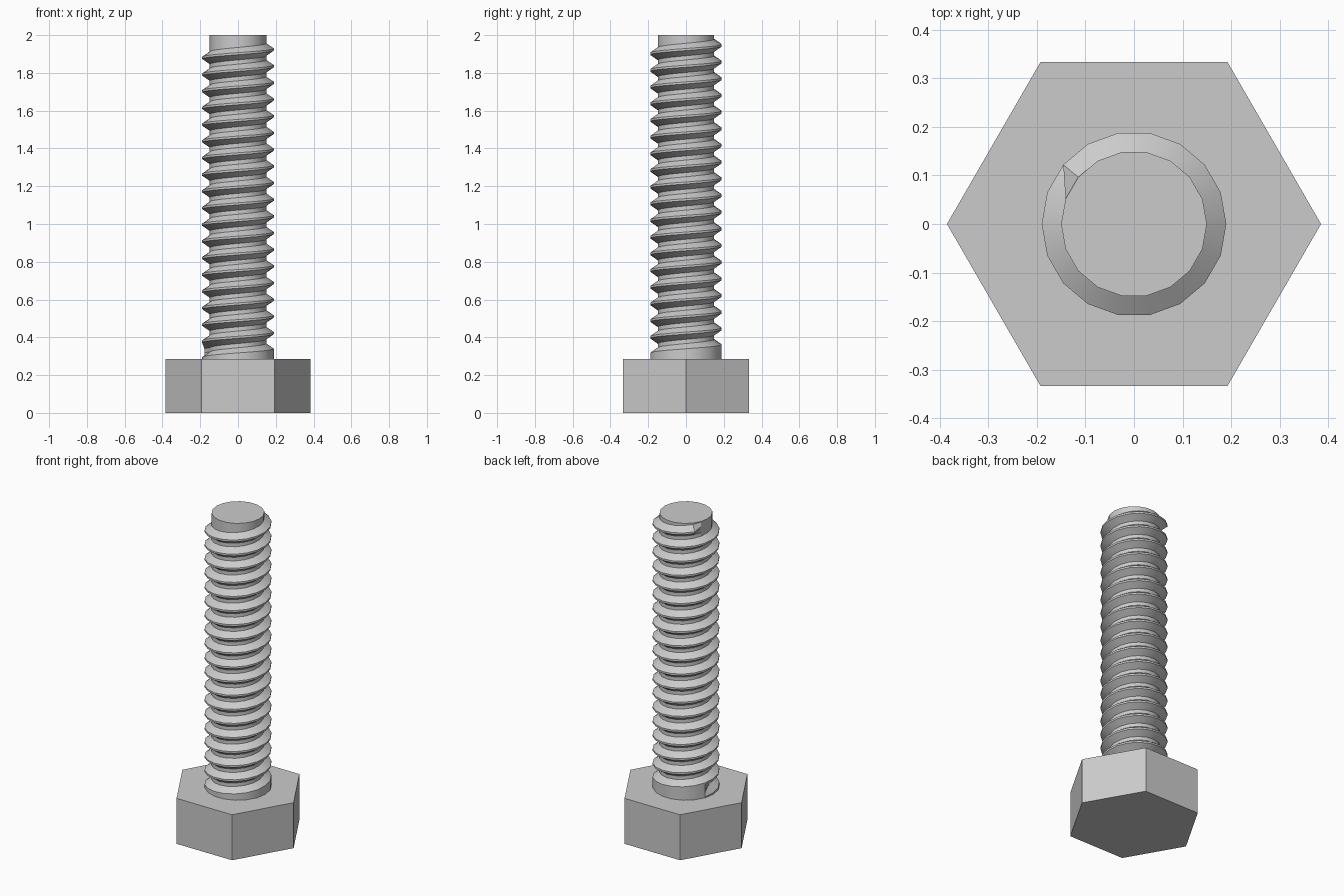
import bpy, bmesh, math

cube = bpy.data.objects.get("Cube")
if cube:
    bpy.data.objects.remove(cube, do_unlink=True)

steel = bpy.data.materials.new("grey steel")
steel.use_nodes = True
GREY = (0.6, 0.6, 0.6, 1)
steel.diffuse_color = GREY
steel.node_tree.nodes["Principled BSDF"].inputs["Base Color"].default_value = GREY

HEAD_TOP, TOP = 0.285, 2.0
SIDES, TURNS = 18, 19
CREST_R, ROOT_R = 0.19, 0.15
FIRST, LAST = 0.285, 1.963          # crest height where the helix starts and ends
PITCH = (LAST - FIRST) / TURNS
STEPS = SIDES * TURNS
START = math.radians(160)


def finish(bm, name, smooth):
    bmesh.ops.recalc_face_normals(bm, faces=bm.faces)
    mesh = bpy.data.meshes.new(name)
    bm.to_mesh(mesh)
    bm.free()
    mesh.materials.append(steel)
    obj = bpy.data.objects.new(name, mesh)
    bpy.context.collection.objects.link(obj)
    if smooth:
        bpy.ops.object.select_all(action='DESELECT')
        obj.select_set(True)
        bpy.context.view_layer.objects.active = obj
        bpy.ops.object.shade_smooth_by_angle(angle=math.radians(30))
    return obj


def ring_point(bm, step, r, z):
    a = START + step * math.tau / SIDES
    return bm.verts.new((r * math.cos(a), r * math.sin(a), z))


# Hexagonal head
bm = bmesh.new()
base = [bm.verts.new((0.385 * math.cos(k * math.pi / 3),
                      0.385 * math.sin(k * math.pi / 3), 0)) for k in range(6)]
bottom = bm.faces.new(base)
side = bmesh.ops.extrude_face_region(bm, geom=[bottom], use_keep_orig=True)
for v in side["geom"]:
    if isinstance(v, bmesh.types.BMVert):
        v.co.z = HEAD_TOP
finish(bm, "hex_head", False)

# Threaded shank: one crest and root profile swept up a helix
bm = bmesh.new()
half_crest, root_start = PITCH / 16, PITCH * 3 / 8
offsets = (-half_crest, half_crest, root_start, PITCH - root_start)
helix = []
for i in range(STEPS + 1):
    crest = ROOT_R if i == STEPS else CREST_R     # thread fades out at the top
    root = CREST_R if i == 0 else ROOT_R          # groove fades in at the bottom
    z = FIRST + PITCH * i / SIDES
    helix.append([ring_point(bm, i, r, z + dz)
                  for r, dz in zip((crest, crest, root, root), offsets)])

low = [ring_point(bm, i, CREST_R, HEAD_TOP - 0.02) for i in range(SIDES)]
high = [ring_point(bm, i, ROOT_R, TOP) for i in range(SIDES)]

for i in range(STEPS):
    a, b = helix[i], helix[i + 1]
    for j in range(2):
        bm.faces.new((a[j], b[j], b[j + 1], a[j + 1]))
    if i < STEPS - SIDES:
        # Root band and the flank up to the next turn
        bm.faces.new((a[2], b[2], b[3], a[3]))
        bm.faces.new((a[3], b[3], helix[i + 1 + SIDES][0], helix[i + SIDES][0]))
    else:
        # Plain tip above the last turn
        bm.faces.new((a[2], b[2], high[(i + 1) % SIDES], high[i % SIDES]))
    if i < SIDES:
        # Plain collar below the first turn
        bm.faces.new((low[i], low[(i + 1) % SIDES], b[0], a[0]))
bm.faces.new(high)
bm.faces.new(low[::-1])
finish(bm, "threaded_shank", True)
